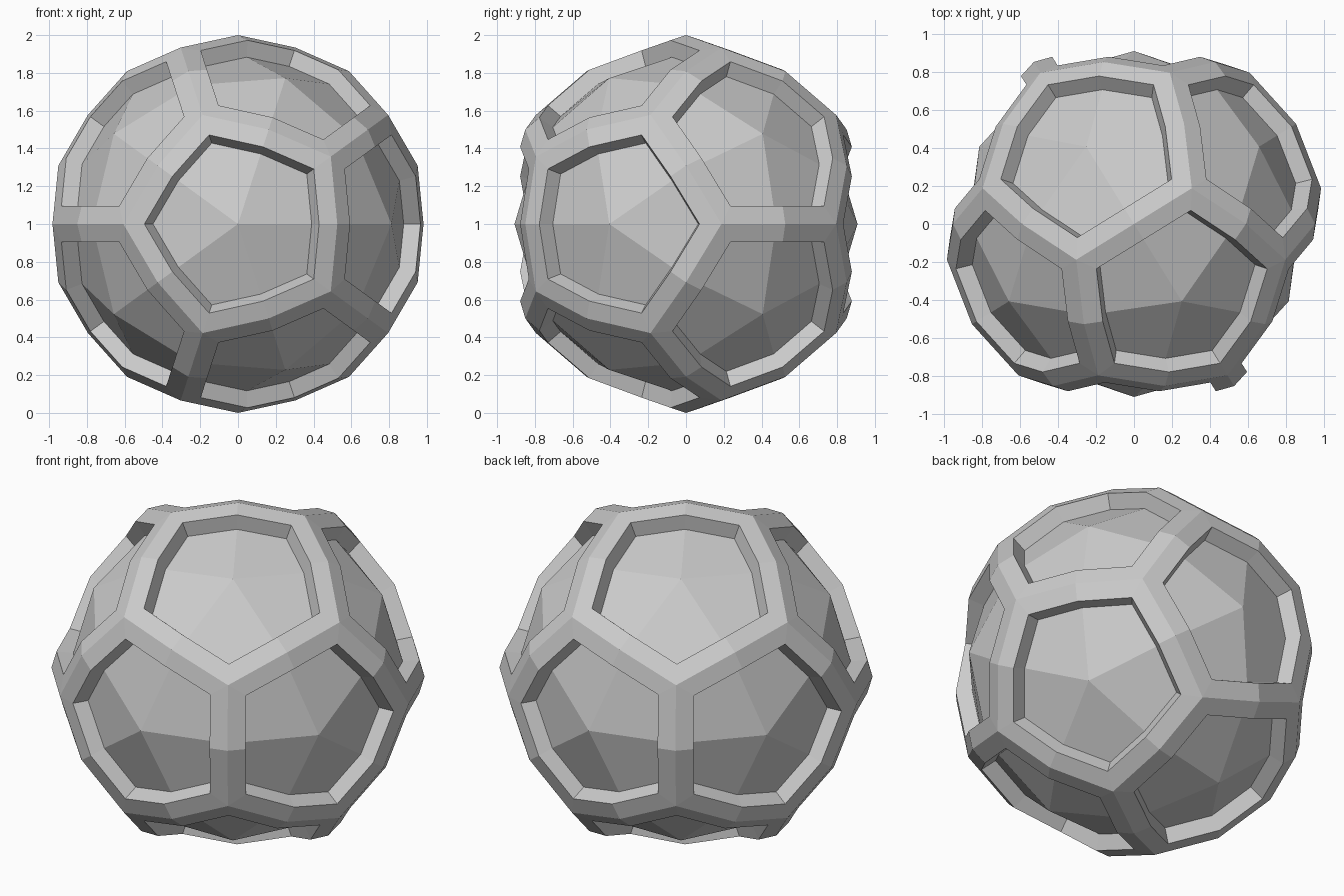
import bpy
import bmesh
from mathutils import Matrix, Vector

RIM = 0.1       # half width of the raised ribs
SINK = 0.908    # radial scale of the recessed panels

old = bpy.data.objects.get("Cube")
if old:
    bpy.data.objects.remove(old, do_unlink=True)

# Material
grey = bpy.data.materials.new("plain grey")
grey.use_nodes = True
colour = (0.6, 0.6, 0.6, 1.0)
grey.diffuse_color = colour
grey.node_tree.nodes["Principled BSDF"].inputs["Base Color"].default_value = colour

# Icosahedron guide: one corner faces the front, a neighbouring corner leans left
guide = bmesh.new()
bmesh.ops.create_icosphere(guide, subdivisions=1, radius=1)
guide.verts.ensure_lookup_table()
first = guide.verts[0]
axis = first.co.normalized()
side = first.link_edges[0].other_vert(first).co.copy()
side = (side - axis * side.dot(axis)).normalized()
turn = Matrix((side, -axis, side.cross(-axis)))
for v in guide.verts:
    v.co = (turn @ v.co).normalized()

# Twelve rounded pentagons, each made of five kites around a guide corner
bm = bmesh.new()


def edge_middle(edge):
    return (edge.verts[0].co + edge.verts[1].co).normalized()


for corner in guide.verts:
    for loop in corner.link_loops:
        kite = (corner.co, edge_middle(loop.edge),
                loop.face.calc_center_median().normalized(),
                edge_middle(loop.link_loop_prev.edge))
        face = bm.faces.new([bm.verts.new(p) for p in kite])
guide_corners = [v.co.copy() for v in guide.verts]
guide.free()
bmesh.ops.remove_doubles(bm, verts=bm.verts[:], dist=0.001)
bmesh.ops.recalc_face_normals(bm, faces=bm.faces[:])

# Inset every pentagon to leave ribs, then sink the panel inside
panels = []
for c in guide_corners:
    panels.append([f for f in bm.faces
                   if any((v.co - c).length < 0.01 for v in f.verts)])
for panel in panels:
    bmesh.ops.inset_region(bm, faces=panel, thickness=RIM,
                           use_even_offset=True, use_boundary=True)
    bmesh.ops.inset_region(bm, faces=panel, thickness=0.0,
                           use_even_offset=True, use_boundary=True)
    for v in {v for f in panel for v in f.verts}:
        v.co *= SINK

# Finished ball, flat shaded and standing on the ground
bmesh.ops.translate(bm, verts=bm.verts[:], vec=Vector((0, 0, 1)))
mesh = bpy.data.meshes.new("panelled_ball")
bm.to_mesh(mesh)
bm.free()
mesh.materials.append(grey)
ball = bpy.data.objects.new("panelled_ball", mesh)
bpy.context.collection.objects.link(ball)
